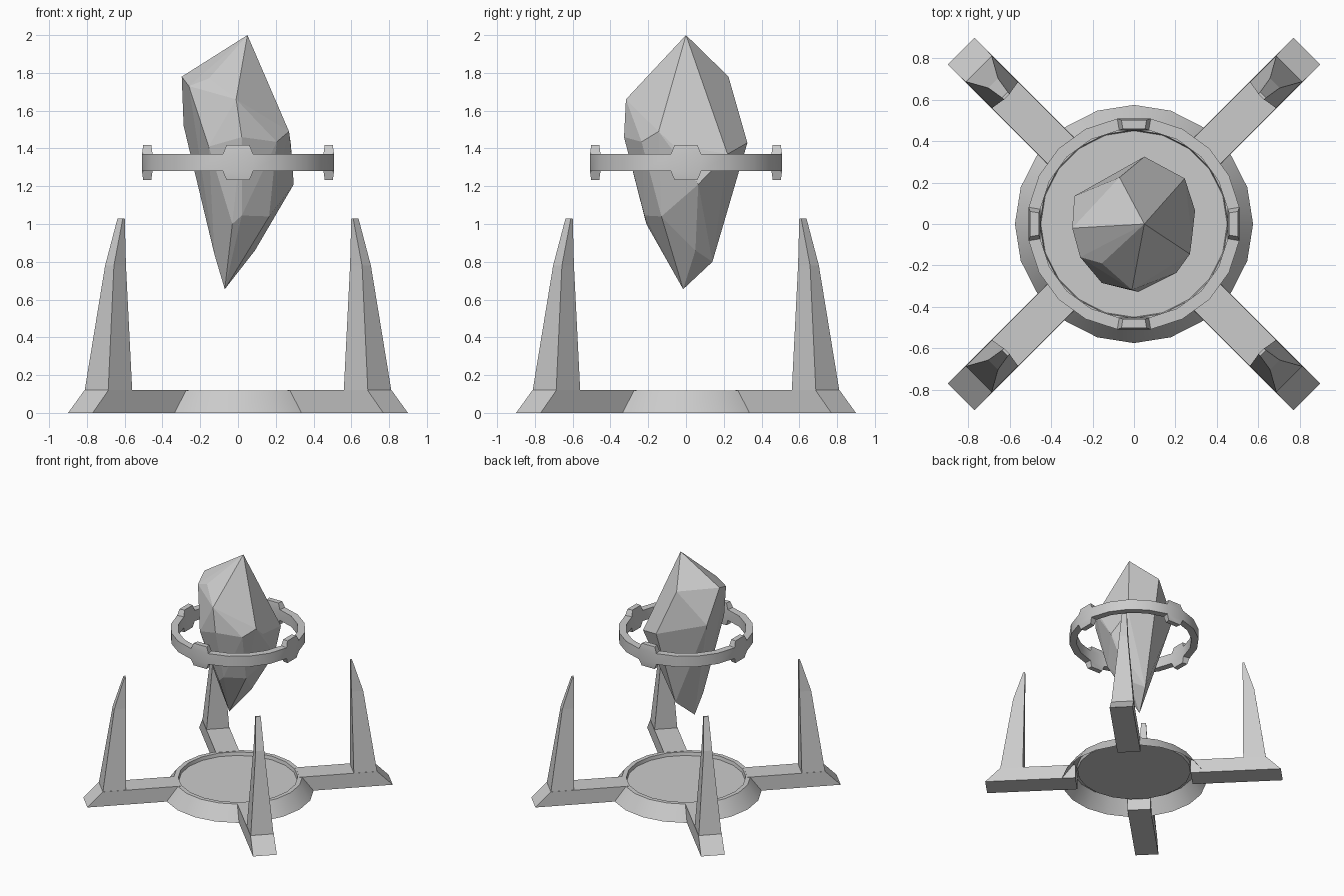
import bpy, bmesh, math
from mathutils import Vector, Matrix

if "Cube" in bpy.data.objects:
    bpy.data.objects.remove(bpy.data.objects["Cube"])

stone = bpy.data.materials.new("grey_stone")
stone.diffuse_color = (0.6, 0.6, 0.6, 1)
stone.use_nodes = True
stone.node_tree.nodes["Principled BSDF"].inputs["Base Color"].default_value = stone.diffuse_color


def finish(name, bm, smooth=False):
    bmesh.ops.recalc_face_normals(bm, faces=bm.faces)
    me = bpy.data.meshes.new(name)
    bm.to_mesh(me)
    bm.free()
    ob = bpy.data.objects.new(name, me)
    bpy.context.collection.objects.link(ob)
    me.materials.append(stone)
    if smooth:
        bpy.ops.object.select_all(action='DESELECT')
        ob.select_set(True)
        bpy.context.view_layer.objects.active = ob
        bpy.ops.object.shade_smooth_by_angle(angle=math.radians(30))
    return ob


def lathe(bm, profile, n, offset=0.0, closed=False):
    """Revolve (radius, z) points; returns the rings of vertices."""
    rings = [[bm.verts.new((r * math.cos(offset + math.tau * i / n),
                            r * math.sin(offset + math.tau * i / n), z))
              for i in range(n)] for r, z in profile]
    pairs = list(zip(rings, rings[1:]))
    if closed:
        pairs.append((rings[-1], rings[0]))
    for a, b in pairs:
        for i in range(n):
            j = (i + 1) % n
            bm.faces.new((a[i], a[j], b[j], b[i]))
    return rings


# Base dish: sloped rim, sunken floor, hollow underneath
bm = bmesh.new()
rings = lathe(bm, [(0.575, 0), (0.49, 0.118), (0.455, 0.118), (0.45, 0.09)], 20)
bm.faces.new(rings[-1])
finish("base_dish", bm, True)


# Four arms, each with a tapering upright fin
def loft(bm, sections):
    """Join four-sided sections given as (inner r, outer r, half width, z)."""
    loops = [[bm.verts.new((r, y, z)) for r, y in
              ((a, -w), (b, -w), (b, w), (a, w))] for a, b, w, z in sections]
    for p, q in zip(loops, loops[1:]):
        for i in range(4):
            j = (i + 1) % 4
            bm.faces.new((p[i], p[j], q[j], q[i]))
    bm.faces.new(loops[0])
    bm.faces.new(loops[-1])


for k in range(4):
    turn = Matrix.Rotation(math.radians(45 + 90 * k), 4, 'Z')
    for name, sections in (
            ("arm", [(0.46, 1.18, 0.092, 0), (0.46, 1.06, 0.09, 0.12)]),
            ("fin", [(0.88, 1.06, 0.088, 0.118), (0.872, 0.962, 0.033, 0.78),
                     (0.868, 0.882, 0.02, 1.03)])):
        bm = bmesh.new()
        loft(bm, sections)
        bm.transform(turn)
        finish(f"{name}_{k + 1}", bm)

# Floating ring with a raised stud above and below on each axis
bm = bmesh.new()
lathe(bm, [(0.515, 1.28), (0.515, 1.37), (0.458, 1.37), (0.458, 1.28)], 20,
      math.radians(9), True)
bm.faces.ensure_lookup_table()
bm.normal_update()
studs = []
for f in bm.faces:
    c = f.calc_center_median()
    if abs(f.normal.z) > 0.9 and min(abs(c.x), abs(c.y)) < 0.01:
        studs.append(f)
for f in studs:
    c = f.calc_center_median()
    up = 1 if c.z > 1.32 else -1
    top = bmesh.ops.extrude_discrete_faces(bm, faces=[f])["faces"][0]
    for v in top.verts:
        v.co = c + (v.co - c) * 0.75 + Vector((0, 0, 0.048 * up))
finish("floating_ring", bm, True)

# Faceted crystal
points = [
    (.05, 0, 2), (-.07, -.015, .655),
    (-.298, -.02, 1.78), (-.07, .225, 1.78), (-.26, -.16, 1.73),
    (-.155, -.19, 1.77), (-.01, -.318, 1.66),
    (.27, -.145, 1.49), (.205, -.235, 1.435), (.02, -.328, 1.46),
    (-.155, -.285, 1.41), (-.288, .135, 1.52), (.05, .325, 1.43),
    (.245, .22, 1.37), (.295, .065, 1.21), (.28, -.07, 1.42),
    (.165, -.13, 1.04), (.02, -.22, 1.045), (-.03, -.21, 1.0),
    (.09, .05, .86), (0, .14, .80), (-.125, -.05, .84)]
bm = bmesh.new()
verts = [bm.verts.new(p) for p in points]
hull = bmesh.ops.convex_hull(bm, input=verts)
loose = [v for v in bm.verts if not v.link_faces]
bmesh.ops.delete(bm, geom=loose, context='VERTS')
bmesh.ops.dissolve_limit(bm, angle_limit=math.radians(4), verts=bm.verts, edges=bm.edges)
finish("crystal", bm)
